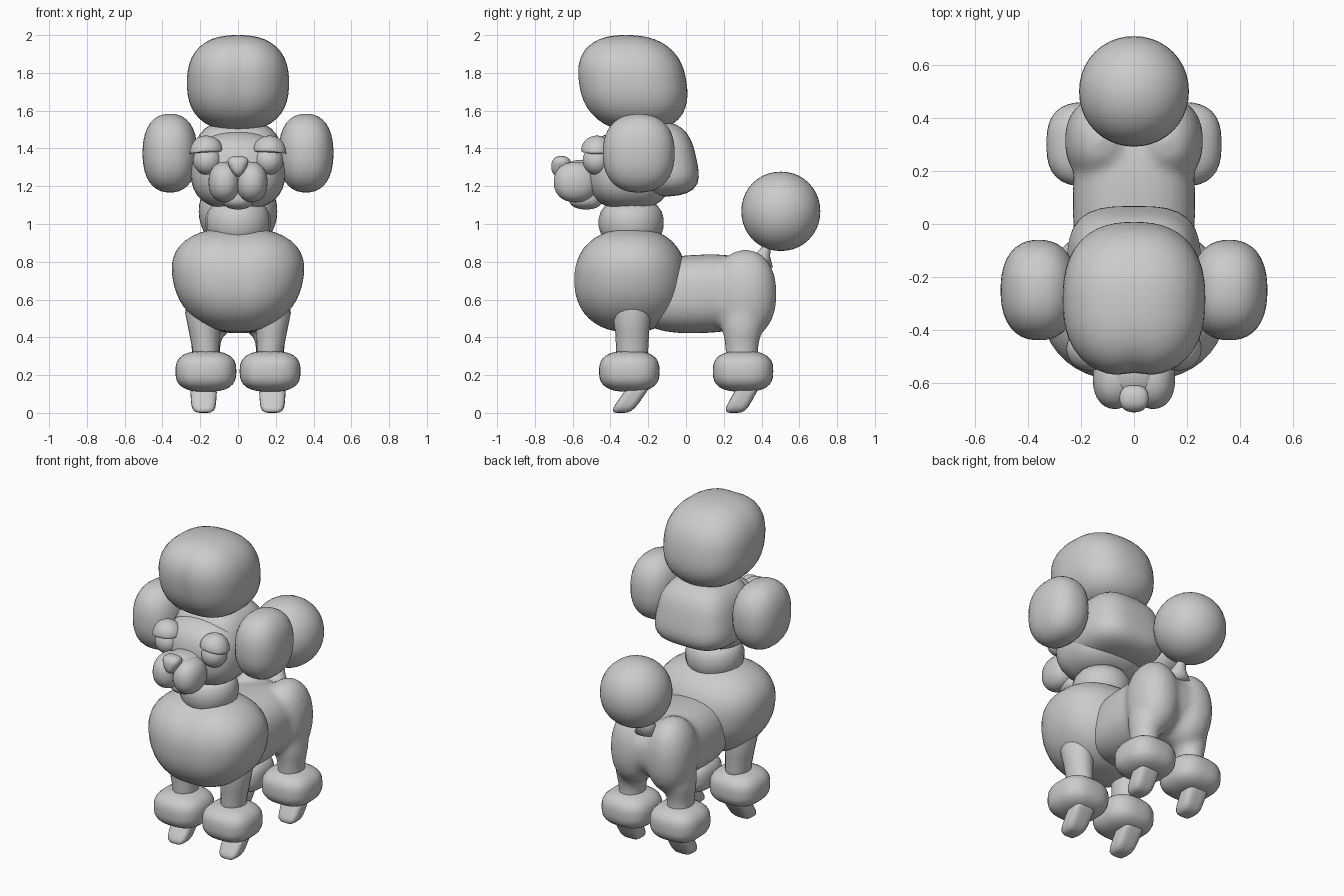
import bpy, bmesh, math
from mathutils import Vector

if "Cube" in bpy.data.objects:
    bpy.data.objects.remove(bpy.data.objects["Cube"])


def add_blob(bm, centre, half, p=2.0, fn=None, cuts=9):
    """Rounded quad ball: p=2 is an ellipsoid, higher p is boxier; fn reshapes unit coordinates."""
    t = bmesh.new()
    bmesh.ops.create_cube(t, size=2)
    bmesh.ops.subdivide_edges(t, edges=t.edges[:], cuts=cuts, use_grid_fill=True)
    for v in t.verts:
        n = Vector([math.tan(a * math.pi / 4) for a in v.co]).normalized()
        n /= sum(abs(a) ** p for a in n) ** (1 / p)
        if fn:
            n = Vector(fn(*n))
        v.co = [c + h * a for c, h, a in zip(centre, half, n)]
    me = bpy.data.meshes.new("tmp")
    t.to_mesh(me)
    t.free()
    bm.from_mesh(me)
    bpy.data.meshes.remove(me)


def finish(name, bm):
    me = bpy.data.meshes.new(name)
    bm.to_mesh(me)
    bm.free()
    for f in me.polygons:
        f.use_smooth = True
    ob = bpy.data.objects.new(name, me)
    bpy.context.collection.objects.link(ob)
    return ob


def blob(name, centre, half, p=2.0, fn=None, cuts=9):
    bm = bmesh.new()
    add_blob(bm, centre, half, p, fn, cuts)
    return finish(name, bm)


def add_tube(bm, rings, n=20):
    """Closed tube through elliptical rings (x, y, z, rx, ry)."""
    loops = [[bm.verts.new((x + rx * math.cos(2 * math.pi * i / n),
                            y + ry * math.sin(2 * math.pi * i / n), z)) for i in range(n)]
             for x, y, z, rx, ry in rings]
    for a, b in zip(loops, loops[1:]):
        for i in range(n):
            bm.faces.new((a[i], a[(i + 1) % n], b[(i + 1) % n], b[i]))
    bm.faces.new(loops[0][::-1])
    bm.faces.new(loops[-1])


def tube(name, rings):
    bm = bmesh.new()
    add_tube(bm, rings)
    return finish(name, bm)


def crease(x, y, depth, width=0.2):
    """Soft vertical groove down the middle of the front."""
    return y + depth * math.exp(-(x / width) ** 2) * max(0, -y)


# Hair masses: topknot, back of head, chest
blob("topknot", (0, -0.285, 1.747), (0.27, 0.288, 0.253), 2.45,
     lambda x, y, z: (x, crease(x, y, 0.05) - 0.12 * z, z - 0.02 * math.exp(-(x / .2) ** 2) * max(0, -z)), 11)
blob("head_hair", (0, -0.18, 1.345), (0.245, 0.235, 0.2), 3.2,
     lambda x, y, z: (x * (1 - 0.14 * z), y - 0.14 * z * max(0, y + 0.3), z))
blob("chest_mane", (0, -0.298, 0.705), (0.345, 0.3, 0.278), 2.3,
     lambda x, y, z: (x * (1 + 0.14 * z), crease(x, y, 0.03),
                      z - 0.1 * math.exp(-(x / .25) ** 2) * max(0, z) * max(0, -y)), 11)

# Neck band
tube("neck_band", [(0, -0.29, z, 0.172 * s, 0.172 * s) for z, s in
                   ((0.9, .8), (0.95, .94), (0.985, 1), (1.03, 1), (1.065, .94), (1.1, .8))])

# Face
blob("head", (0, -0.3, 1.285), (0.25, 0.225, 0.208), 2.6,
     lambda x, y, z: (x * (1 - 0.08 * max(0, z)), y, z))
blob("muzzle_bridge", (0, -0.54, 1.265), (0.105, 0.12, 0.075), 2.4)
blob("chin", (0, -0.53, 1.135), (0.085, 0.09, 0.058), 2.3)
blob("nose", (0, -0.66, 1.305), (0.066, 0.053, 0.055), 2.5,
     lambda x, y, z: (x * (0.72 + 0.36 * z), y, z), 6)

# Paired parts of the head
for s, side in ((-1, "right"), (1, "left")):
    blob("muzzle_" + side, (s * 0.072, -0.585, 1.222), (0.084, 0.115, 0.107), 2.2)
    blob("eye_" + side, (s * 0.163, -0.472, 1.337), (0.075, 0.075, 0.077))
    blob("eyelid_" + side, (s * 0.168, -0.472, 1.39), (0.088, 0.083, 0.078), 2,
         lambda x, y, z: (x, y, (z if z > 0 else z * 0.2) - 0.25 * s * x * (1 - abs(z)) * (s * x > 0)))
    blob("ear_" + side, (s * 0.36, -0.25, 1.375), (0.145, 0.19, 0.208), 2.35)

# Legs
for s, side in ((-1, "right"), (1, "left")):
    tube("front_leg_" + side, [(s * 0.17, -0.285, 0.2, 0.068, 0.08), (s * 0.17, -0.285, 0.34, 0.072, 0.085),
                               (s * 0.178, -0.285, 0.43, 0.082, 0.09), (s * 0.185, -0.288, 0.53, 0.095, 0.104),
                               (s * 0.17, -0.29, 0.65, 0.09, 0.1)])
    for end, y, slope in (("front", -0.29, 0.7), ("rear", 0.298, 0.55)):
        blob(f"{end}_pompom_{side}", (s * 0.17, y - 0.01 if y < 0 else 0.302, 0.22),
             (0.161, 0.16, 0.108), 2.75)
        blob(f"{end}_foot_{side}", (s * 0.182, y, 0.08), (0.068, 0.06, 0.08), 4,
             lambda x, y, z: (x * (1 + 0.08 * z), y + slope * 1.33 * z, z), 6)

# Body with haunches and rear legs blended into one skin
bm = bmesh.new()
add_blob(bm, (0, 0.08, 0.63), (0.232, 0.38, 0.208), 2.5, lambda x, y, z: (x, y, z + 0.06 * y))
for s in (-1, 1):
    add_blob(bm, (s * 0.125, 0.315, 0.63), (0.137, 0.165, 0.235), 2.2)
    add_tube(bm, [(s * 0.17, 0.3, 0.2, 0.075, 0.085), (s * 0.17, 0.295, 0.36, 0.078, 0.09),
                  (s * 0.165, 0.3, 0.45, 0.095, 0.11), (s * 0.15, 0.31, 0.62, 0.1, 0.13)])
body = finish("body", bm)
m = body.modifiers.new("blend", "REMESH")
m.mode, m.voxel_size, m.use_smooth_shade = "VOXEL", 0.018, True
m = body.modifiers.new("soften", "SMOOTH")
m.factor, m.iterations = 0.5, 10

# Tail
tube("tail_stem", [(0, 0.385, 0.77, 0.075, 0.075), (0, 0.4, 0.83, 0.045, 0.045),
                   (0, 0.422, 0.87, 0.027, 0.027), (0, 0.45, 0.95, 0.025, 0.025)])
blob("tail_pompom", (0, 0.502, 1.067), (0.208, 0.209, 0.21), 2.05)
